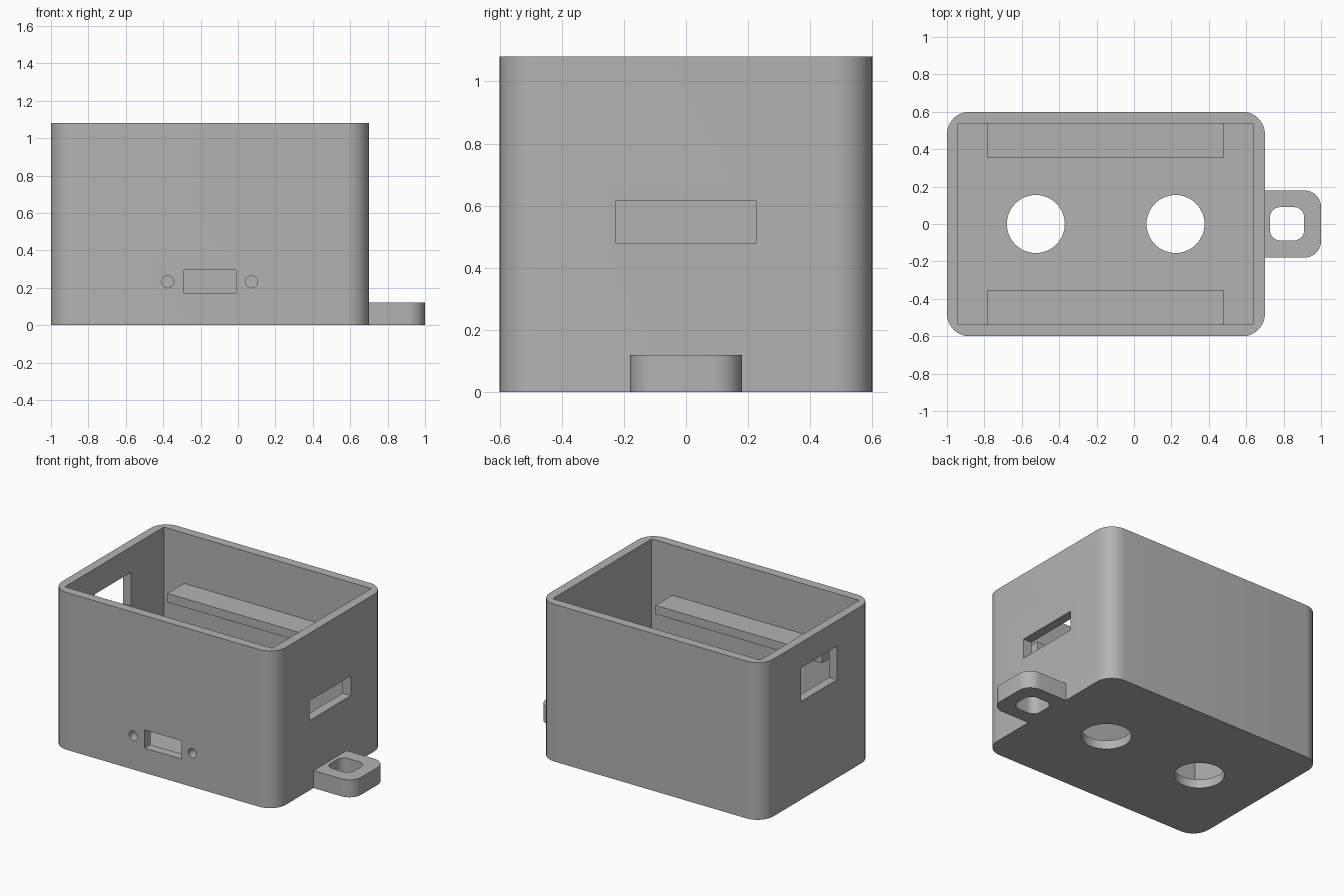
import bpy, bmesh, math
from mathutils import Matrix, Vector

if "Cube" in bpy.data.objects:
    bpy.data.objects.remove(bpy.data.objects["Cube"], do_unlink=True)

grey = bpy.data.materials.new("plain grey")
grey.use_nodes = True
grey.diffuse_color = (0.45, 0.45, 0.45, 1)
grey.node_tree.nodes["Principled BSDF"].inputs["Base Color"].default_value = grey.diffuse_color


def finish(name, bm):
    mesh = bpy.data.meshes.new(name)
    bm.to_mesh(mesh)
    bm.free()
    mesh.materials.append(grey)
    obj = bpy.data.objects.new(name, mesh)
    bpy.context.collection.objects.link(obj)
    return obj


def box(name, x, y, z, radius=0, right_only=False):
    """Box from axis ranges, with optionally rounded upright edges."""
    bm = bmesh.new()
    bmesh.ops.create_cube(bm, size=1)
    for v in bm.verts:
        v.co = Vector(r[0] if c < 0 else r[1] for c, r in zip(v.co, (x, y, z)))
    if radius:
        edges = [e for e in bm.edges
                 if abs(e.verts[0].co.z - e.verts[1].co.z) > 0.01
                 and (not right_only or e.verts[0].co.x > sum(x) / 2)]
        bmesh.ops.bevel(bm, geom=edges, offset=radius, segments=10,
                        profile=0.5, affect='EDGES')
    return finish(name, bm)


def cylinder(name, centre, radius, depth, turn=0):
    bm = bmesh.new()
    bmesh.ops.create_cone(bm, cap_ends=True, segments=48, radius1=radius,
                          radius2=radius, depth=depth,
                          matrix=Matrix.Translation(centre) @ Matrix.Rotation(turn, 4, 'X'))
    return finish(name, bm)


def cut(target, cutters):
    bpy.context.view_layer.objects.active = target
    for cutter in cutters:
        mod = target.modifiers.new("cut", 'BOOLEAN')
        mod.operation = 'DIFFERENCE'
        mod.solver = 'EXACT'
        mod.object = cutter
        bpy.ops.object.modifier_apply(modifier=mod.name)
        bpy.data.objects.remove(cutter, do_unlink=True)


def smooth(obj):
    bpy.ops.object.select_all(action='DESELECT')
    obj.select_set(True)
    bpy.context.view_layer.objects.active = obj
    bpy.ops.object.shade_smooth_by_angle(angle=math.radians(30))


# Open case with a square-cornered cavity
case = box("case", (-1, 0.7), (-0.6, 0.6), (0, 1.08), radius=0.12)
cutters = [
    box("cavity", (-0.94, 0.637), (-0.537, 0.537), (0.06, 1.3)),
    box("right_slot", (0.6, 0.8), (-0.225, 0.225), (0.48, 0.615)),
    box("left_window", (-1.1, -0.9), (-0.21, 0.18), (0.675, 0.905)),
    box("front_port", (-0.29, -0.01), (-0.7, -0.5), (0.17, 0.295)),
]
# Floor openings and the screw holes beside the front port
for x in (-0.525, 0.222):
    cutters.append(cylinder("floor_hole", (x, 0, 0), 0.155, 0.3))
for x in (-0.375, 0.073):
    cutters.append(cylinder("screw_hole", (x, -0.6, 0.232), 0.032, 0.2, math.pi / 2))
cut(case, cutters)
smooth(case)

# Inner ledges along the front and back walls
for name, side in (("front_ledge", -1), ("back_ledge", 1)):
    box(name, (-0.785, 0.48), sorted((side * 0.355, side * 0.54)), (0.675, 0.735))

# Hanging loop on the side
loop = box("hanging_loop", (0.69, 1), (-0.18, 0.18), (0, 0.12), 0.09, right_only=True)
cut(loop, [box("loop_hole", (0.727, 0.91), (-0.088, 0.09), (-0.1, 0.3), 0.055)])
smooth(loop)
